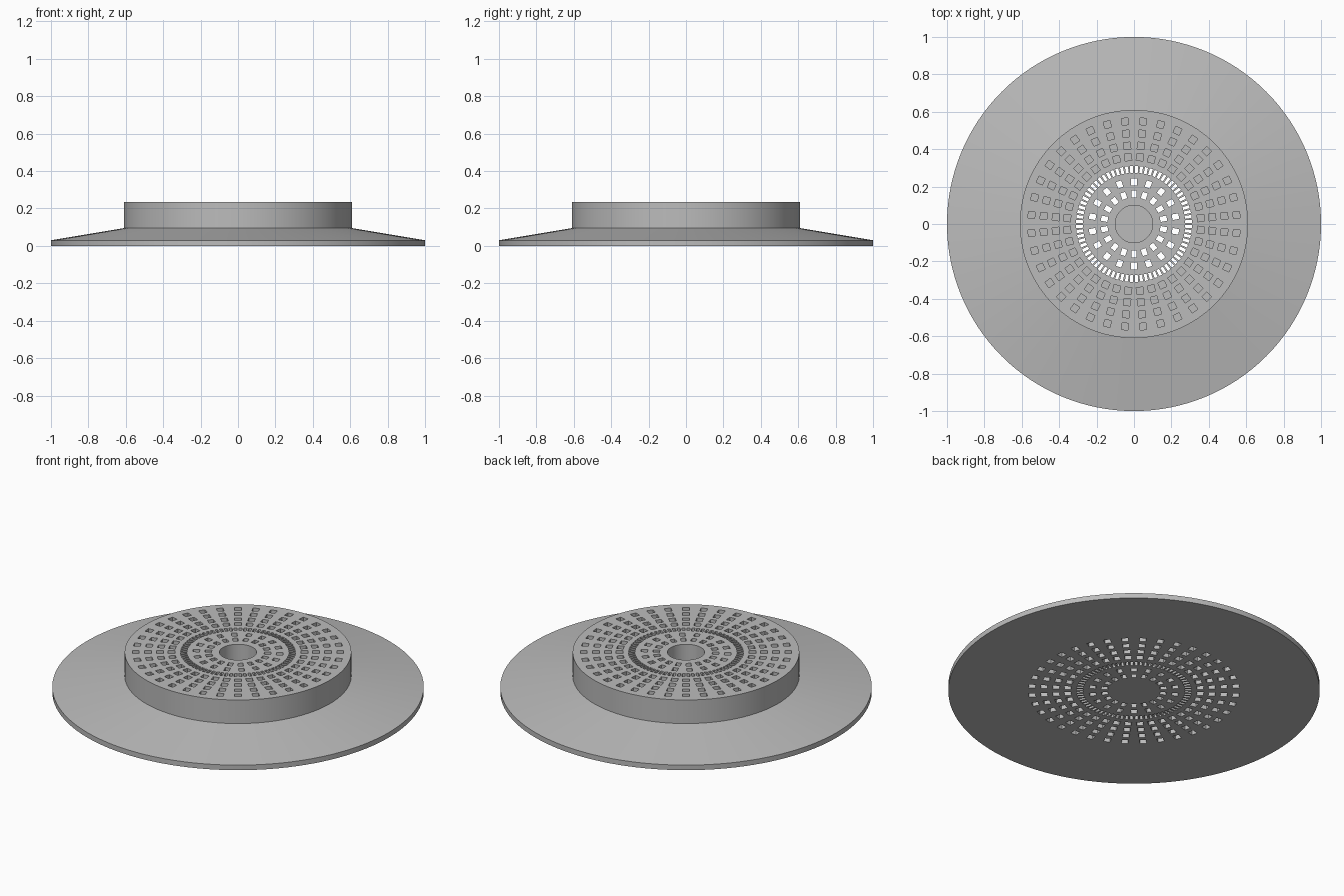
import bpy, bmesh
from math import radians, tau
from mathutils import Matrix, Vector

cube = bpy.data.objects.get("Cube")
if cube:
    bpy.data.objects.remove(cube, do_unlink=True)

TOP = 0.235
FLOOR = 0.14

grey = bpy.data.materials.new("plain grey")
grey.use_nodes = True
colour = (0.5, 0.5, 0.5, 1)
grey.diffuse_color = colour
grey.node_tree.nodes["Principled BSDF"].inputs["Base Color"].default_value = colour


def new_object(name, bm):
    mesh = bpy.data.meshes.new(name)
    bmesh.ops.recalc_face_normals(bm, faces=bm.faces)
    bm.to_mesh(mesh)
    bm.free()
    obj = bpy.data.objects.new(name, mesh)
    bpy.context.collection.objects.link(obj)
    mesh.materials.append(grey)
    return obj


def lathe(name, profile, steps=128):
    bm = bmesh.new()
    verts = [bm.verts.new((r, 0, z)) for r, z in profile]
    edges = [bm.edges.new(pair) for pair in zip(verts, verts[1:])]
    bmesh.ops.spin(bm, geom=verts + edges, axis=(0, 0, 1), cent=(0, 0, 0),
                   angle=tau, steps=steps)
    bmesh.ops.remove_doubles(bm, verts=bm.verts, dist=1e-4)
    # merge the fans at the centre into clean flat discs
    bmesh.ops.dissolve_limit(bm, angle_limit=radians(0.5), verts=bm.verts, edges=bm.edges)
    return new_object(name, bm)


def add_ring(bm, radius, count, width, length, z0, z1):
    """Ring of boxes, offset by half a step from the axes."""
    for i in range(count):
        turn = Matrix.Rotation((i + 0.5) * tau / count, 4, 'Z')
        place = Matrix.Translation(Vector((radius, 0, (z0 + z1) / 2)))
        size = Matrix.Diagonal((length, width, z1 - z0, 1))
        bmesh.ops.create_cube(bm, size=1, matrix=turn @ place @ size)


# Body: sloping flange, raised drum and blind centre bore
body = lathe("perforated_disc", [
    (0, 0), (1, 0), (1, 0.03), (0.61, 0.095),
    (0.61, TOP), (0.1, TOP), (0.1, FLOOR), (0, FLOOR)])

# Cutters: blind outer pockets on both sides, through slots inside
holes = bmesh.new()
for radius in (0.55, 0.485, 0.42, 0.358):
    add_ring(holes, radius, 36, 0.036, 0.036, FLOOR, TOP + 0.05)
    add_ring(holes, radius, 36, 0.036, 0.036, -0.05, 0.06)
add_ring(holes, 0.292, 72, 0.016, 0.036, -0.05, TOP + 0.05)
add_ring(holes, 0.225, 18, 0.03, 0.036, -0.05, TOP + 0.05)
add_ring(holes, 0.16, 18, 0.028, 0.036, -0.05, TOP + 0.05)
cutter = new_object("hole_cutter", holes)
cutter.hide_render = True

cut = body.modifiers.new("holes", 'BOOLEAN')
cut.operation = 'DIFFERENCE'
cut.solver = 'EXACT'
cut.object = cutter
bpy.context.view_layer.objects.active = body
body.select_set(True)
bpy.ops.object.modifier_apply(modifier=cut.name)
bpy.data.objects.remove(cutter, do_unlink=True)

bpy.ops.object.shade_smooth_by_angle(angle=radians(30))
